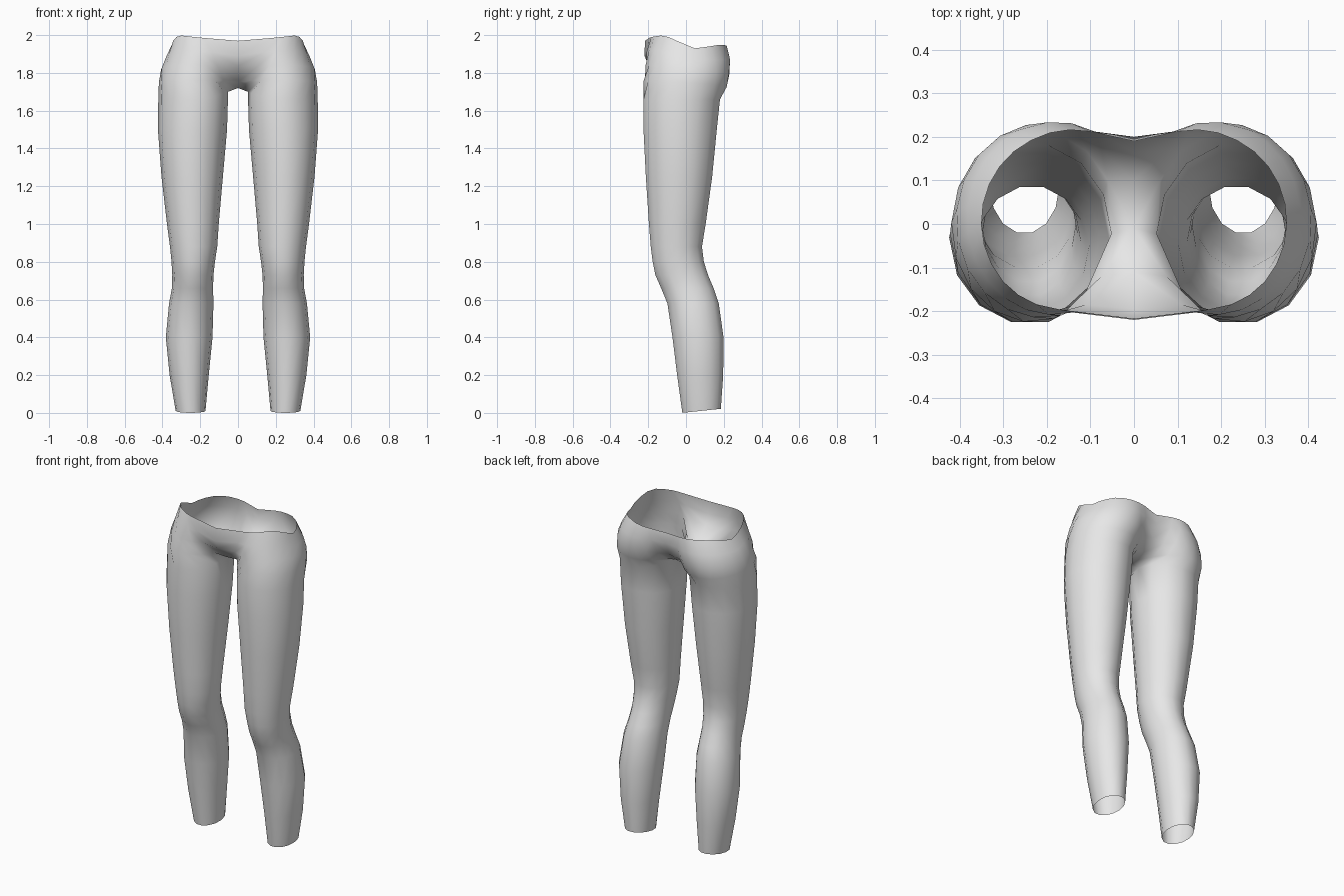
import bpy, bmesh, math

if "Cube" in bpy.data.objects:
    bpy.data.objects.remove(bpy.data.objects["Cube"])

N = 14  # columns around each leg

grey = bpy.data.materials.new("light grey cloth")
grey.diffuse_color = (0.8, 0.8, 0.8, 1)
grey.use_nodes = True
grey.node_tree.nodes["Principled BSDF"].inputs["Base Color"].default_value = grey.diffuse_color

# Closed leg rings: height, inner x, outer x, front y, back y
LEG = [
    (0.00, 0.172, 0.330, -0.022, 0.187),
    (0.20, 0.155, 0.362, -0.050, 0.200),
    (0.40, 0.135, 0.382, -0.075, 0.202),
    (0.58, 0.130, 0.365, -0.102, 0.177),
    (0.66, 0.132, 0.350, -0.135, 0.150),
    (0.73, 0.130, 0.348, -0.166, 0.120),
    (0.80, 0.122, 0.352, -0.180, 0.098),
    (0.88, 0.110, 0.360, -0.190, 0.088),
    (1.00, 0.102, 0.376, -0.200, 0.108),
    (1.25, 0.080, 0.405, -0.217, 0.143),
    (1.50, 0.058, 0.424, -0.230, 0.168),
    (1.66, 0.052, 0.422, -0.230, 0.185),
]

# Open hip rings: centre x, centre y, radius x, radius y,
# front crease (x, y), back crease (x, y), heights from front round to back
HIP = [
    (0.235, -0.005, 0.184, 0.220, (0.075, -0.120), (0.060, 0.100), (1.76, 1.76, 1.75, 1.725, 1.72)),
    (0.210, 0.008, 0.198, 0.223, (0.110, -0.185), (0.075, 0.170), (1.84, 1.84, 1.82, 1.80, 1.78)),
    (0.185, 0.012, 0.198, 0.220, (0.140, -0.203), (0.090, 0.212), (1.91, 1.92, 1.87, 1.87, 1.87)),
    (0.150, 0.005, 0.200, 0.207, (0.180, -0.195), (0.100, 0.212), (1.985, 2.0, 1.93, 1.95, 1.94)),
]

# Centre seam (y, z) from the crotch up the front and up the back
CROTCH = (-0.01, 1.72)
FRONT = [(-0.110, 1.75), (-0.195, 1.835), (-0.220, 1.89), (-0.217, 1.97)]
BACK = [(0.100, 1.73), (0.165, 1.79), (0.200, 1.87), (0.190, 1.93)]


def closed_ring(bm, z, x0, x1, y0, y1, lift):
    cx, cy, rx, ry = (x0 + x1) / 2, (y0 + y1) / 2, (x1 - x0) / 2, (y1 - y0) / 2
    ring = []
    for i in range(N):
        a = math.pi + math.tau * i / N
        inner = max(0, -math.cos(a)) ** 2 * 0.04 if z > 1.6 else 0
        up = lift * (1 + math.sin(a)) / 2 + inner
        ring.append(bm.verts.new((cx + rx * math.cos(a), cy + ry * math.sin(a), z + up)))
    return ring + ring[:1]


def open_ring(bm, cx, cy, rx, ry, front, back, heights):
    def polar(p):
        u, v = (p[0] - cx) / rx, (p[1] - cy) / ry
        return math.atan2(v, u), math.hypot(u, v)
    (a0, r0), (a1, r1) = polar(front), polar(back)
    ring = []
    for i in range(N + 1):
        t = i / N
        a = a0 + (a1 - a0) * t
        r = 1 + (r0 - 1) * max(0, 1 - 5 * t) + (r1 - 1) * max(0, 5 * t - 4)
        k = min(int(t * 4), 3)
        z = heights[k] + (heights[k + 1] - heights[k]) * (t * 4 - k)
        ring.append(bm.verts.new((cx + rx * r * math.cos(a), cy + ry * r * math.sin(a), z)))
    return ring


bm = bmesh.new()
rings = [closed_ring(bm, *r, 0.022 if i == 0 else 0) for i, r in enumerate(LEG)]
crotch_ring = len(rings) - 1
rings += [open_ring(bm, *h) for h in HIP]

# Leg and hip skin
for low, high in zip(rings, rings[1:]):
    for i in range(N):
        bm.faces.new((low[i], low[i + 1], high[i + 1], high[i]))

# Centre panel between the creases and the seam
for path, col in ((FRONT, 0), (BACK, N)):
    seam = [bm.verts.new((0, y, z)) for y, z in [CROTCH] + path]
    crease = [r[col] for r in rings[crotch_ring:]]
    for k in range(len(path)):
        bm.faces.new((seam[k], crease[k], crease[k + 1], seam[k + 1]))

bmesh.ops.remove_doubles(bm, verts=bm.verts, dist=0.0005)
bmesh.ops.recalc_face_normals(bm, faces=bm.faces)
# Make the skin face outward
outer = max(bm.faces, key=lambda f: f.calc_center_median().x)
if outer.normal.x < 0:
    bmesh.ops.reverse_faces(bm, faces=bm.faces)

mesh = bpy.data.meshes.new("leggings")
bm.to_mesh(mesh)
bm.free()
mesh.materials.append(grey)
leggings = bpy.data.objects.new("leggings", mesh)
bpy.context.collection.objects.link(leggings)

# Other leg
mirror = leggings.modifiers.new("mirror", 'MIRROR')
mirror.use_clip = True
mirror.merge_threshold = 0.001

bpy.context.view_layer.objects.active = leggings
leggings.select_set(True)
bpy.ops.object.shade_smooth()
